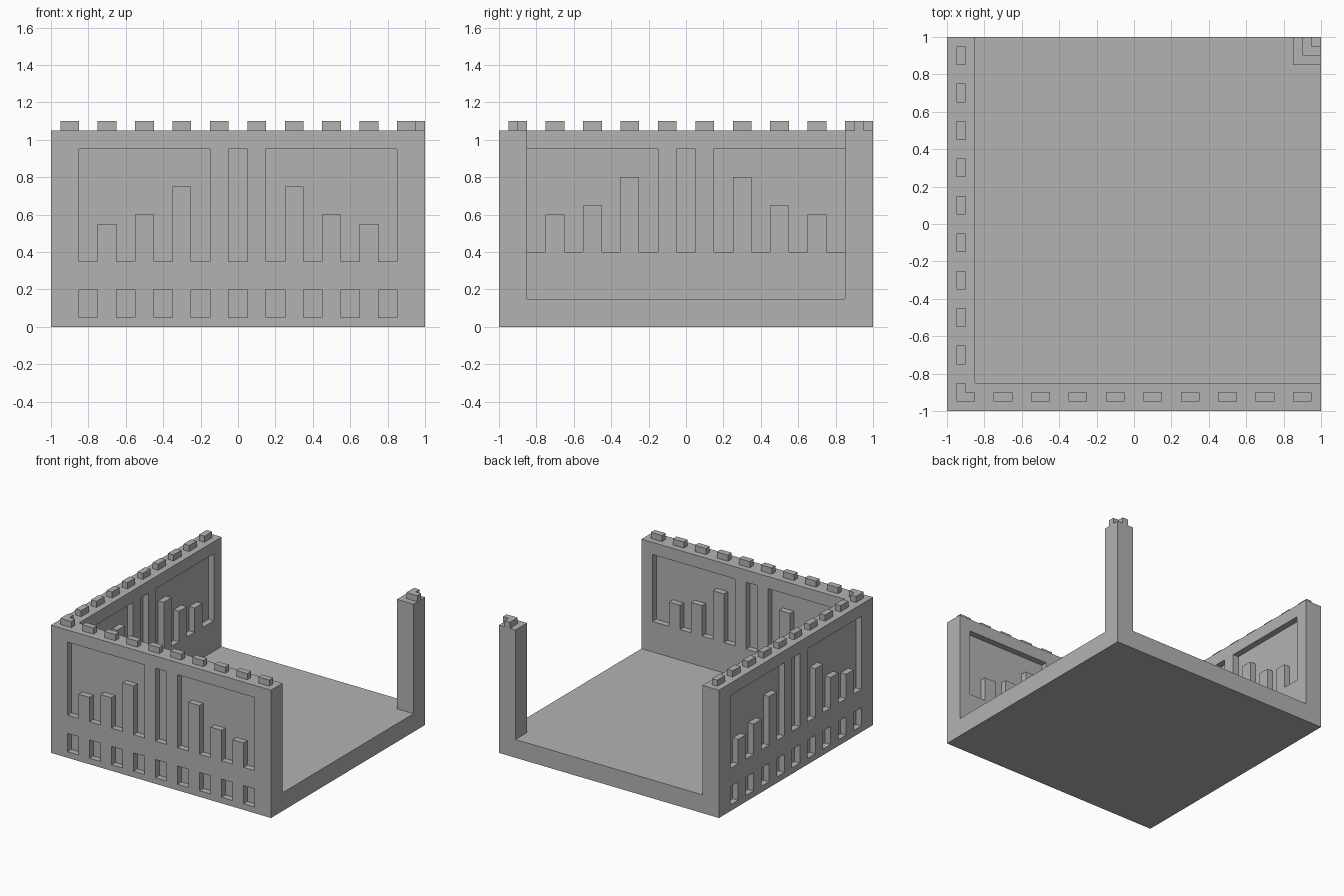
import bpy, bmesh

cube = bpy.data.objects.get("Cube")
if cube:
    bpy.data.objects.remove(cube, do_unlink=True)

# One stone colour
STONE = (0.45, 0.45, 0.45, 1)
stone = bpy.data.materials.new("grey_stone")
stone.use_nodes = True
stone.diffuse_color = STONE
stone.node_tree.nodes["Principled BSDF"].inputs["Base Color"].default_value = STONE


def rect(u0, u1, v0, v1):
    return [(u0, v0), (u1, v0), (u1, v1), (u0, v1)]


def on_plan(u, v, d):
    return (u, v, d)


def on_front(u, v, d):
    return (u, d, v)


def on_left(u, v, d):
    return (d, u, v)


def make(name, prisms):
    """Object made of prisms: (outline, start, end, placement)."""
    bm = bmesh.new()
    for outline, d0, d1, place in prisms:
        low = [bm.verts.new(place(u, v, d0)) for u, v in outline]
        high = [bm.verts.new(place(u, v, d1)) for u, v in outline]
        bm.faces.new(low)
        bm.faces.new(high)
        for i in range(len(low)):
            j = (i + 1) % len(low)
            bm.faces.new((low[i], low[j], high[j], high[i]))
    bmesh.ops.recalc_face_normals(bm, faces=bm.faces)
    mesh = bpy.data.meshes.new(name)
    bm.to_mesh(mesh)
    bm.free()
    mesh.materials.append(stone)
    obj = bpy.data.objects.new(name, mesh)
    bpy.context.collection.objects.link(obj)
    return obj


def carve(target, cutter):
    cutter.hide_render = True
    mod = target.modifiers.new("carve", "BOOLEAN")
    mod.operation = "DIFFERENCE"
    mod.solver = "EXACT"
    mod.object = cutter
    bpy.context.view_layer.objects.active = target
    bpy.ops.object.modifier_apply(modifier=mod.name)
    bpy.data.objects.remove(cutter, do_unlink=True)


def skyline(side, end, base, top=0.95):
    """Half panel with stepped pillars rising from its lower edge."""
    pts = [(0.15, top), (0.15, base)]
    for centre, height in ((0.3, 0.4), (0.5, 0.25), (0.7, 0.2)):
        a, b, h = centre - 0.05, centre + 0.05, base + height
        pts += [(a, base), (a, h), (b, h), (b, base)]
    pts += [(end, base), (end, top)]
    return [(side * u, v) for u, v in pts]


def panels(place, d0, d1, base, far_end):
    outlines = [skyline(-1, 0.85, base), skyline(1, far_end, base),
                rect(-0.05, 0.05, base, 0.95)]
    return [(o, d0, d1, place) for o in outlines]


# Floor, two walls and corner post in one block
body = make("walls_and_floor", [(rect(-1, 1, -1, 1), 0, 1.05, on_plan)])
room = [(-0.85, -0.85), (1.1, -0.85), (1.1, 0.85),
        (0.85, 0.85), (0.85, 1.1), (-0.85, 1.1)]
carve(body, make("room_cutter", [(room, 0.15, 1.2, on_plan)]))

# Recessed panels and low windows outside, taller panels inside
for label, place in (("front", on_front), ("left", on_left)):
    outside = panels(place, -1.05, -0.95, 0.35, 0.85)
    for i in range(9):
        u = -0.8 + 0.2 * i
        outside.append((rect(u - 0.05, u + 0.05, 0.05, 0.2), -1.05, -0.95, place))
    carve(body, make(label + "_outer_cutter", outside))
    carve(body, make(label + "_inner_cutter", panels(place, -0.9, -0.8, 0.4, 0.9)))

# Battlements along both walls
for label, swap in (("front", False), ("side", True)):
    blocks = []
    for i in range(1, 10):
        u = -0.9 + 0.2 * i
        along, across = (u - 0.05, u + 0.05), (-0.95, -0.9)
        outline = rect(*across, *along) if swap else rect(*along, *across)
        blocks.append((outline, 1.05, 1.1, on_plan))
    make(label + "_battlements", blocks)


# Angled battlements on the wall corner and the post
def angle(name, start, end):
    mid = start + 0.05
    outline = [(start, start), (end, start), (end, mid),
               (mid, mid), (mid, end), (start, end)]
    make(name, [(outline, 1.05, 1.1, on_plan)])


angle("corner_battlement", -0.95, -0.85)
angle("post_battlement", 0.9, 1.0)
